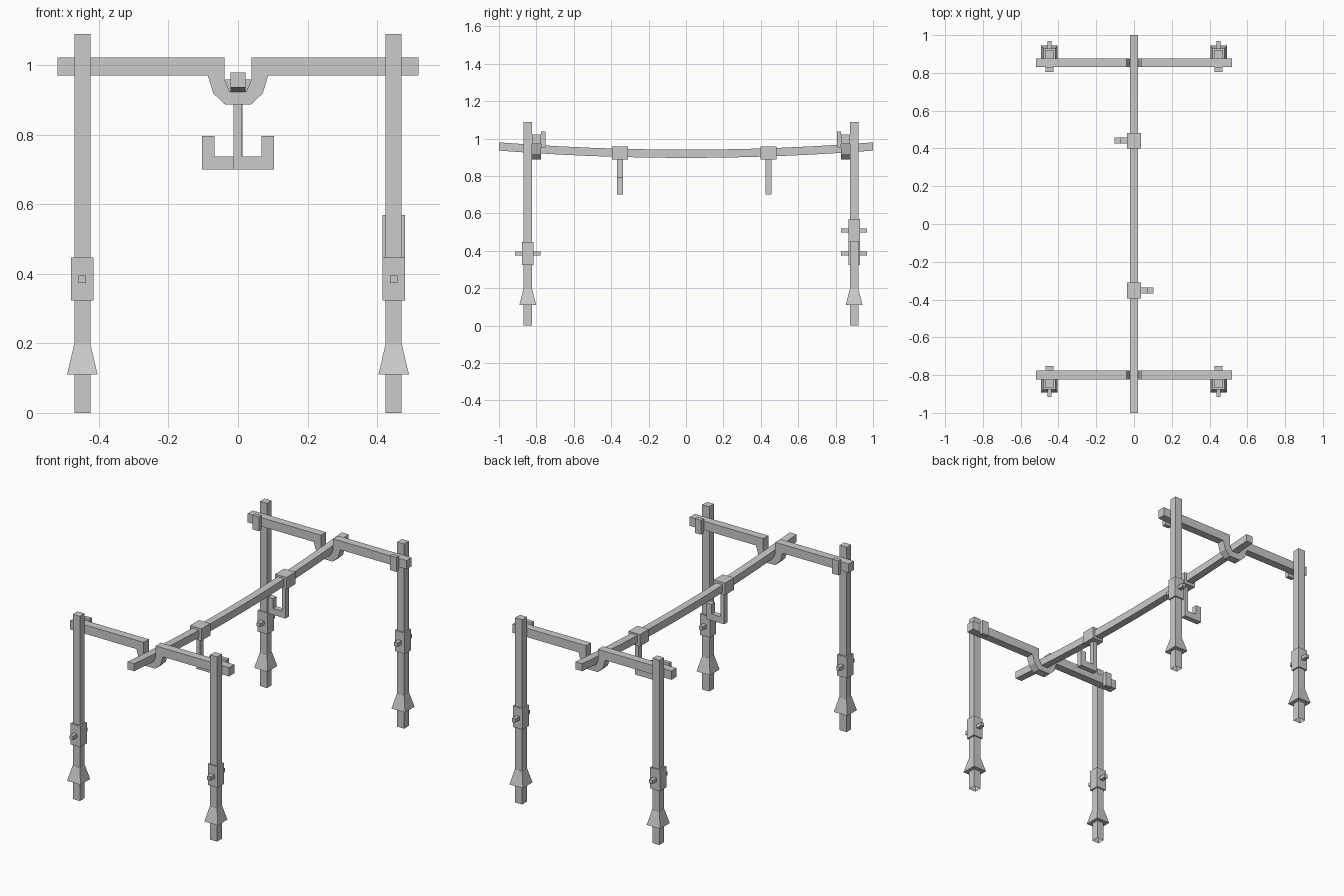
import bpy, bmesh

if "Cube" in bpy.data.objects:
    bpy.data.objects.remove(bpy.data.objects["Cube"])


def finish(name, bm):
    bmesh.ops.recalc_face_normals(bm, faces=bm.faces)
    me = bpy.data.meshes.new(name)
    bm.to_mesh(me)
    bm.free()
    ob = bpy.data.objects.new(name, me)
    bpy.context.collection.objects.link(ob)
    return ob


def loft(name, rings, cap_start=True):
    """Skin a list of 4-point rings into a bar."""
    bm = bmesh.new()
    vs = [[bm.verts.new(p) for p in r] for r in rings]
    for a, b in zip(vs, vs[1:]):
        for i in range(4):
            j = (i + 1) % 4
            bm.faces.new((a[i], a[j], b[j], b[i]))
    if cap_start:
        bm.faces.new(vs[0])
    bm.faces.new(vs[-1])
    return finish(name, bm)


def square(cx, cy, wx, wy, z):
    x, y = wx / 2, wy / 2
    return [(cx - x, cy - y, z), (cx + x, cy - y, z), (cx + x, cy + y, z), (cx - x, cy + y, z)]


def box(name, x0, x1, y0, y1, z0, z1):
    cx, cy = (x0 + x1) / 2, (y0 + y1) / 2
    return loft(name, [square(cx, cy, x1 - x0, y1 - y0, z) for z in (z0, z1)])


def plate(name, profile, y0, y1):
    """Extrude an x-z outline along y."""
    bm = bmesh.new()
    f = bm.faces.new([bm.verts.new((x, y0, z)) for x, z in profile])
    ext = bmesh.ops.extrude_face_region(bm, geom=[f], use_keep_orig=True)
    for v in ext["geom"]:
        if isinstance(v, bmesh.types.BMVert):
            v.co.y = y1
    return finish(name, bm)


# crossbar outline with the cradle dip in the middle
half = [(0.038, 0.888), (0.071, 0.919), (0.087, 0.971), (0.519, 0.971),
        (0.519, 1.023), (0.039, 1.023), (0.039, 0.96), (0.024, 0.925)]
crossbar = half + [(-x, z) for x, z in reversed(half)]

# the two end frames: leg y, crossbar y range, direction towards the middle
for end, ly, c0, c1, inward in (("front", -0.846, -0.824, -0.776, 1),
                                ("back", 0.899, 0.83, 0.877, -1)):
    plate(end + "_crossbar", crossbar, c0, c1)
    face = c1 if inward > 0 else c0
    tip = face + 0.024 * inward
    for side, lx in (("left", -0.448), ("right", 0.448)):
        n = f"{end}_{side}_"
        # leg post, open at the bottom
        loft(n + "leg", [square(lx, ly, 0.046, 0.044, z) for z in (0, 1.09)], cap_start=False)
        # flared collar above the foot
        loft(n + "foot_collar", [square(lx, ly, 0.088, 0.09, 0.11),
                                 square(lx, ly, 0.047, 0.046, 0.197)])
        # height adjusting sleeve and pin
        sz = 0.508 if (end, side) == ("back", "right") else 0.385
        box(n + "sleeve", lx - 0.032, lx + 0.032, ly - 0.03, ly + 0.03, sz - 0.062, sz + 0.062)
        box(n + "pin", lx - 0.011, lx + 0.011, ly - 0.069, ly + 0.069, sz - 0.011, sz + 0.011)
        # clip plate on the inner face of the crossbar
        box(n + "clip", lx - 0.021, lx + 0.021, min(face, tip), max(face, tip), 0.952, 1.037)

# sagging rail
N = 12
rings = []
for i in range(N + 1):
    y = -1 + 2 * i / N
    z = 0.919 + 0.039 * y * y
    rings.append([(-0.022, y, z - 0.022), (0.022, y, z - 0.022),
                  (0.022, y, z + 0.022), (-0.022, y, z + 0.022)])
loft("rail", rings)

# hooks hanging from sleeves on the rail
hook = [(-0.013, 0.9), (-0.013, 0.7), (0.103, 0.7), (0.103, 0.796),
        (0.068, 0.796), (0.068, 0.738), (0.011, 0.738), (0.011, 0.9)]
for name, hy, s in (("front", -0.353, 1), ("back", 0.441, -1)):
    box(name + "_hook_sleeve", -0.037, 0.037, hy - 0.042, hy + 0.042, 0.888, 0.959)
    plate(name + "_hook", [(x * s, z) for x, z in hook], hy - 0.016, hy + 0.016)
